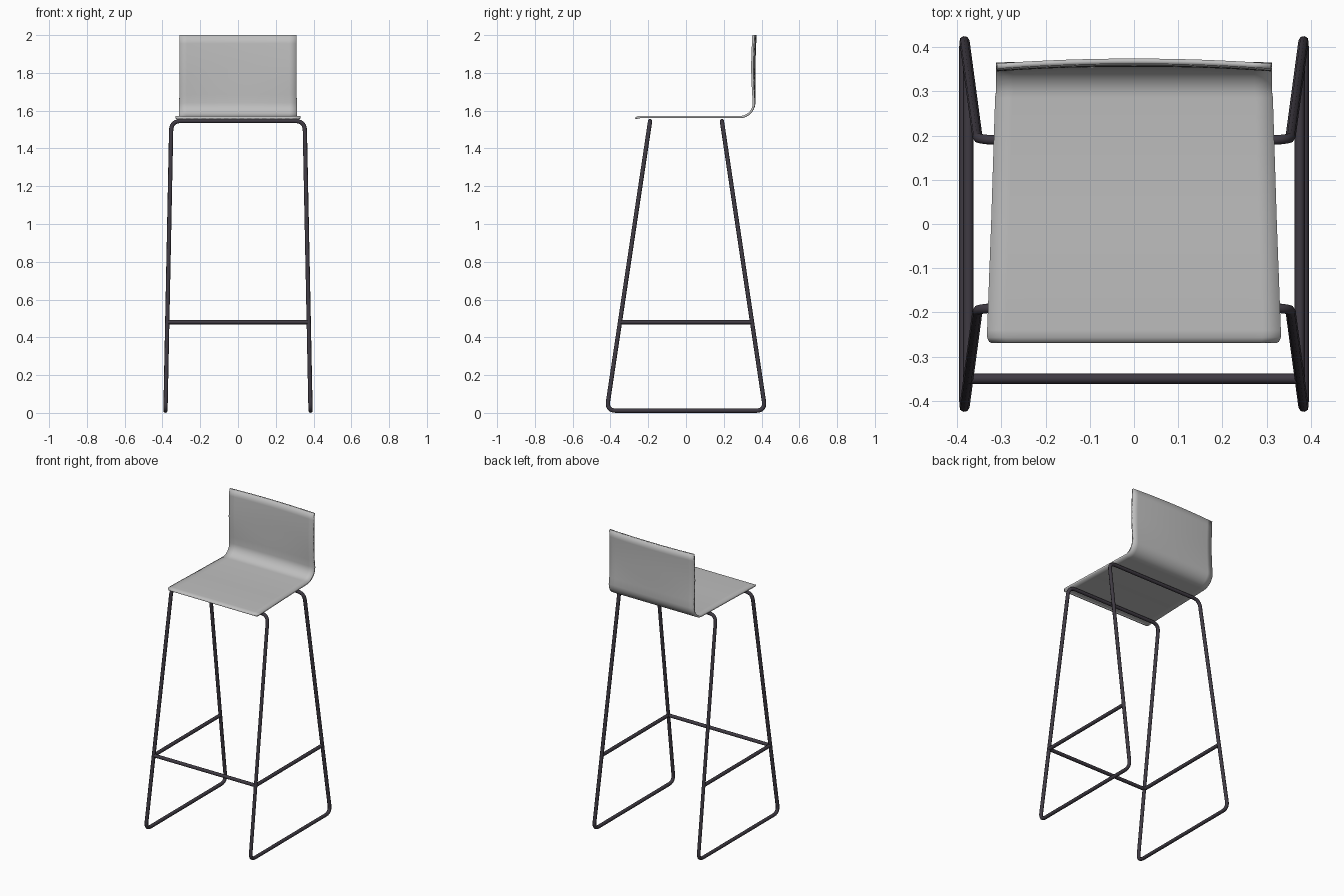
import bpy, bmesh, math
from mathutils import Vector

cube = bpy.data.objects.get("Cube")
if cube:
    bpy.data.objects.remove(cube, do_unlink=True)


def material(name, rgb, rough):
    m = bpy.data.materials.new(name)
    m.use_nodes = True
    m.diffuse_color = (*rgb, 1)
    shader = m.node_tree.nodes["Principled BSDF"]
    shader.inputs["Base Color"].default_value = (*rgb, 1)
    shader.inputs["Roughness"].default_value = rough
    return m


GREY = material("light grey shell", (0.52, 0.52, 0.52), 0.6)
DARK = material("dark metal", (0.05, 0.043, 0.056), 0.5)
TUBE = 0.0115


def tube(name, points, cyclic=False):
    """Round tube swept along a path."""
    curve = bpy.data.curves.new(name, "CURVE")
    curve.dimensions = "3D"
    curve.bevel_depth = TUBE
    curve.bevel_resolution = 2
    curve.use_fill_caps = True
    spline = curve.splines.new("POLY")
    spline.points.add(len(points) - 1)
    for p, co in zip(spline.points, points):
        p.co = (*co, 1)
    spline.use_cyclic_u = cyclic
    spline.use_smooth = True
    curve.materials.append(DARK)
    obj = bpy.data.objects.new(name, curve)
    bpy.context.collection.objects.link(obj)
    return obj


def rounded_loop(corners, reach, steps=6):
    """Closed path whose corners are replaced by short arcs."""
    path = []
    for i, c in enumerate(corners):
        a = c + (corners[i - 1] - c).normalized() * reach
        b = c + (corners[(i + 1) % len(corners)] - c).normalized() * reach
        for s in range(steps + 1):
            t = s / steps
            path.append(a * (1 - t) ** 2 + c * 2 * t * (1 - t) + b * t * t)
    return path


# One bent tube: seat bars, four splayed legs and two floor rails
top = Vector((0.353, 0.19, 1.545))
foot = Vector((0.384, 0.42, TUBE))


def place(p, sx, sy):
    return Vector((p.x * sx, p.y * sy, p.z))


corners = [place(p, sx, sy) for p, sx, sy in (
    (top, -1, -1), (top, 1, -1), (foot, 1, -1), (foot, 1, 1),
    (top, 1, 1), (top, -1, 1), (foot, -1, 1), (foot, -1, -1))]
tube("leg_frame", rounded_loop(corners, 0.05), cyclic=True)

# Footrest and side stretchers meet the legs at one height
joint = top.lerp(foot, (top.z - 0.48) / (top.z - foot.z))
tube("front_footrest", [place(joint, -1, -1), place(joint, 1, -1)])
for side, sx in (("left", 1), ("right", -1)):
    tube(side + "_stretcher", [place(joint, sx, -1), place(joint, sx, 1)])

# Seat shell profile: y, z, half width
profile = [(-0.264, 1.556, 0.322), (-0.262, 1.561, 0.328), (-0.255, 1.565, 0.332),
           (-0.24, 1.566, 0.332), (0.0, 1.566, 0.323), (0.285, 1.566, 0.314)]
RADIUS = 0.075
for i in range(1, 9):
    a = math.radians(90 * i / 8)
    profile.append((0.285 + RADIUS * math.sin(a), 1.566 + RADIUS * (1 - math.cos(a)), 0.312))
for i in range(1, 9):
    t = i / 8
    profile.append((0.36 - 0.006 * math.sin(math.pi * t), 1.641 + 0.359 * t, 0.31))

COLS = 16
bm = bmesh.new()
rows = []
for y, z, half in profile:
    row = []
    rise = min(max((z - 1.6) / 0.2, 0), 1)
    for c in range(COLS + 1):
        u = 2 * c / COLS - 1
        # backrest wraps gently forward at its edges
        row.append(bm.verts.new((u * half, y + rise * (0.008 - 0.011 * u * u), z)))
    rows.append(row)
for r0, r1 in zip(rows, rows[1:]):
    for c in range(COLS):
        bm.faces.new((r0[c], r0[c + 1], r1[c + 1], r1[c]))
mesh = bpy.data.meshes.new("seat_shell")
bm.to_mesh(mesh)
bm.free()
mesh.materials.append(GREY)
seat = bpy.data.objects.new("seat_shell", mesh)
bpy.context.collection.objects.link(seat)
solid = seat.modifiers.new("thickness", "SOLIDIFY")
solid.thickness = 0.012
solid.offset = 0

bpy.ops.object.select_all(action="DESELECT")
seat.select_set(True)
bpy.context.view_layer.objects.active = seat
bpy.ops.object.shade_smooth_by_angle(angle=math.radians(40))
